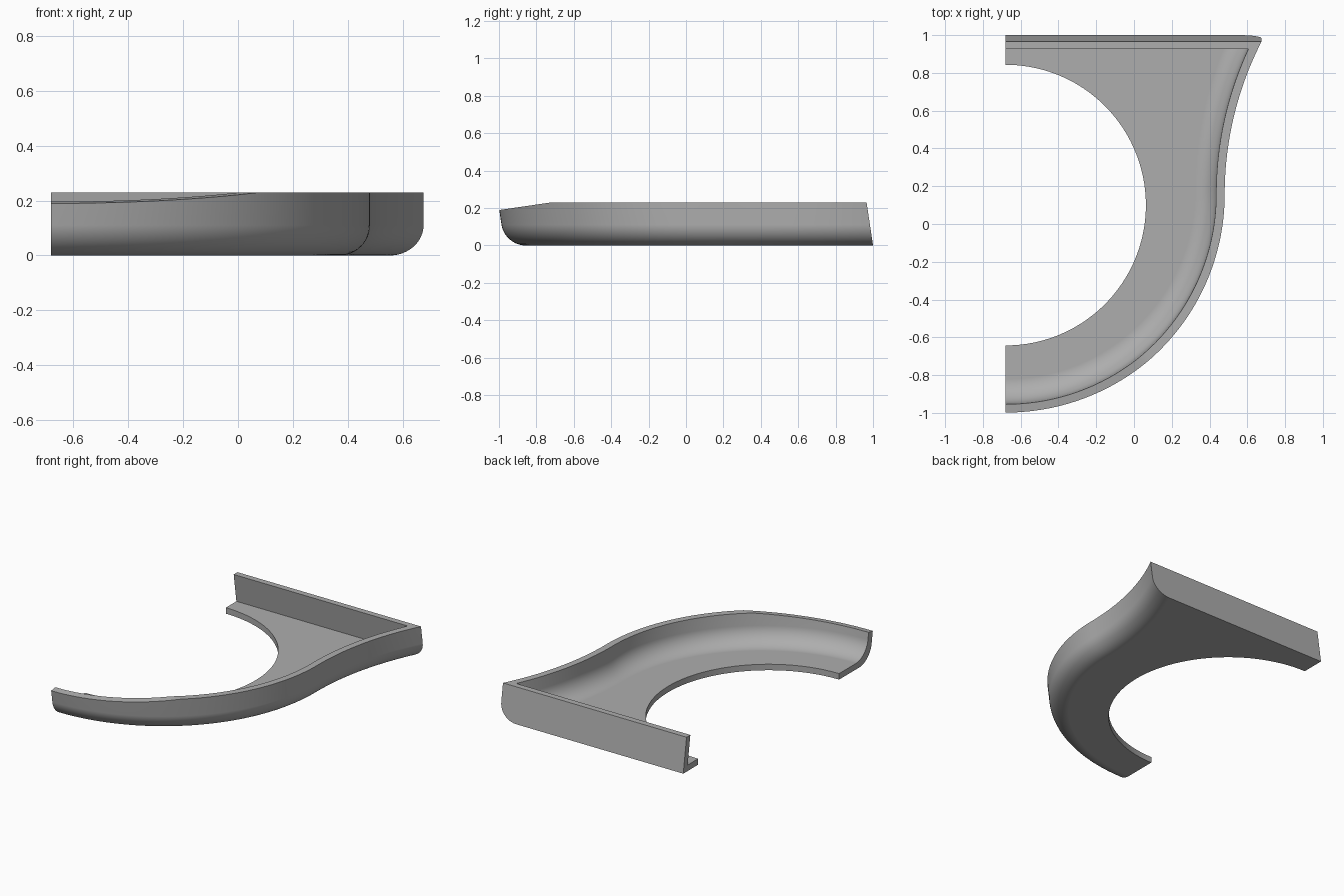
import bpy, bmesh
from math import sin, cos, asin, pi, radians, sqrt

cube = bpy.data.objects.get("Cube")
if cube:
    bpy.data.objects.remove(cube, do_unlink=True)

LEFT = -0.68            # flat cut side
HEIGHT, FLOOR = 0.23, 0.04
LEAN = 0.15             # whole tray leans towards the front
ARC_Y, ARC_R = 0.19, 1.16
FLARE_R = 1.78
FILLET = 0.11
WALL = 0.045

grey = bpy.data.materials.new("plain grey")
grey.use_nodes = True
colour = (0.42, 0.42, 0.42, 1)
grey.diffuse_color = colour
grey.node_tree.nodes["Principled BSDF"].inputs["Base Color"].default_value = colour


def outline(inset, back):
    """Round front, flaring side and straight back, inset from the outer edge."""
    pts = []
    r = ARC_R - inset
    for i in range(65):
        a = radians(-98 + 98 * i / 64)
        pts.append((LEFT + r * cos(a), ARC_Y + r * sin(a)))
    r = FLARE_R + inset
    centre = LEFT + ARC_R + FLARE_R
    end = asin((back - ARC_Y) / r)
    for i in range(1, 25):
        t = end * i / 24
        pts.append((centre - r * cos(t), ARC_Y + r * sin(t)))
    pts.append((pts[0][0], back))
    return pts


def place(x, y, z):
    """Lean the point and slope the rim down at the front."""
    if z == HEIGHT:
        z = min(z, z + 0.143 * (y - LEAN * z + 0.72))
    return x, y - LEAN * z, z


def fillet(base, inset, back):
    """Rounded foot of a wall, from the floor up."""
    return [(inset + FILLET * (1 - sin(a)), base + FILLET * (1 - cos(a)), back)
            for a in (pi / 2 * i / 12 for i in range(13))]


# Tray shell: outside from bottom to rim, then inside from rim to floor
outer = fillet(0, 0, 1) + [(0, HEIGHT, 1)]
inner = fillet(FLOOR, WALL, 0.96) + [(WALL, HEIGHT, 0.96)]
bm = bmesh.new()
loops = [[bm.verts.new(place(x, y, z)) for x, y in outline(inset, back)]
         for inset, z, back in outer + inner[::-1]]
for a, b in zip(loops, loops[1:]):
    n = len(a)
    for i in range(n):
        j = (i + 1) % n
        bm.faces.new((a[i], a[j], b[j], b[i]))
bm.faces.new(loops[0][::-1])
bm.faces.new(loops[-1])
bmesh.ops.recalc_face_normals(bm, faces=bm.faces)
mesh = bpy.data.meshes.new("half_tray")
bm.to_mesh(mesh)
bm.free()
mesh.materials.append(grey)
tray = bpy.data.objects.new("half_tray", mesh)
bpy.context.collection.objects.link(tray)

# Cutters for the round opening and the flat left side
bpy.ops.mesh.primitive_cylinder_add(vertices=160, radius=0.743, depth=1, location=(LEFT, 0.1, 0))
hole = bpy.context.object
hole.name = "opening_cutter"
bpy.ops.mesh.primitive_cube_add(size=4, location=(LEFT - 2, 0, 0))
side = bpy.context.object
side.name = "side_cutter"

bpy.ops.object.select_all(action='DESELECT')
tray.select_set(True)
bpy.context.view_layer.objects.active = tray
for cutter in (side, hole):
    cutter.hide_render = True
    mod = tray.modifiers.new("cut", 'BOOLEAN')
    mod.operation = 'DIFFERENCE'
    mod.solver = 'EXACT'
    mod.object = cutter
    bpy.ops.object.modifier_apply(modifier=mod.name)
    bpy.data.objects.remove(cutter, do_unlink=True)

# Smooth curves with crisp rims
bpy.ops.object.shade_smooth_by_angle(angle=radians(30))
weighted = tray.modifiers.new("even_shading", 'WEIGHTED_NORMAL')
weighted.keep_sharp = True
